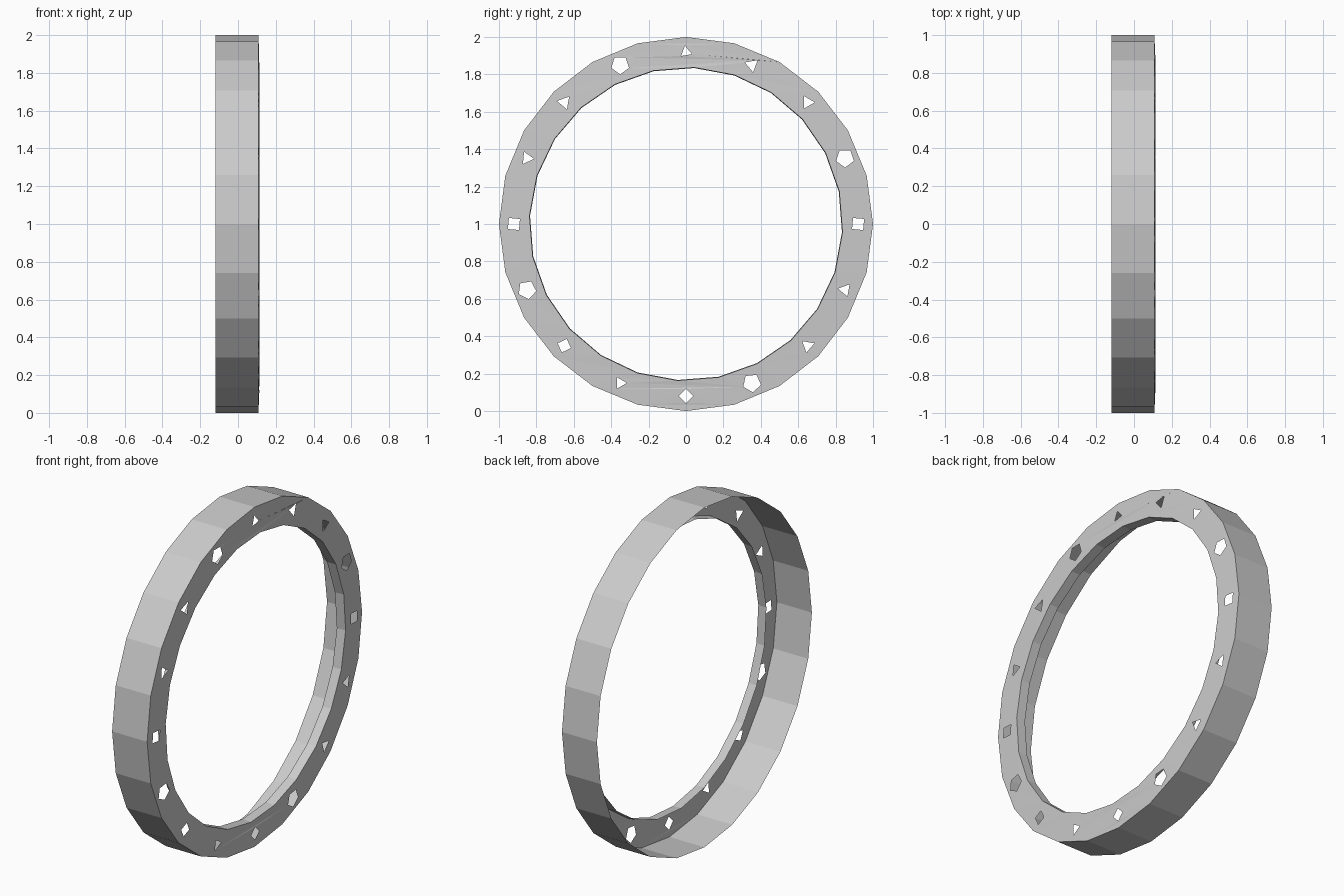
import bpy
from math import sin, cos, radians, hypot
from mathutils import Vector
from mathutils.geometry import tessellate_polygon

if "Cube" in bpy.data.objects:
    bpy.data.objects.remove(bpy.data.objects["Cube"])

N = 24
R_OUT, R_IN = 1.0, 0.838
X_BACK, X_OUT, X_IN, X_LIP = -0.12, 0.108, 0.115, 0.06


def ngon(n, r, start=0.0, cy=0.0, cz=0.0):
    """Points in the y-z plane, angle measured clockwise from the top."""
    return [(cy + r * sin(radians(start + 360 * i / n)),
             cz + r * cos(radians(start + 360 * i / n))) for i in range(n)]


def add_mesh(name, verts, faces):
    me = bpy.data.meshes.new(name)
    me.from_pydata(verts, [], faces)
    me.update()
    ob = bpy.data.objects.new(name, me)
    ob.location.z = 1.0
    bpy.context.collection.objects.link(ob)
    return ob


def band(name, loop_a, xa, loop_b, xb, flip=False):
    n = len(loop_a)
    verts = [(xa, y, z) for y, z in loop_a] + [(xb, y, z) for y, z in loop_b]
    faces = [(i, (i + 1) % n, n + (i + 1) % n, n + i) for i in range(n)]
    if flip:
        faces = [f[::-1] for f in faces]
    return add_mesh(name, verts, faces)


outer = ngon(N, R_OUT)
inner = ngon(N, R_IN, 3)

# Outer wall, open at the back
band("outer_wall", outer, X_BACK, outer, X_OUT)

# Short lip turned back from the inner edge of the flange
band("inner_lip", inner, X_IN, ngon(N, R_IN - 0.003, 3), X_LIP)

# Flange with sixteen faceted holes: sides, start angle, radius
holes = [(3, 110, .034), (3, 50, .04), (3, 90, .038), (5, 180, .05),
         (4, 50, .042), (3, 40, .038), (3, 70, .038), (5, 30, .05),
         (4, 0, .038), (3, 90, .036), (4, 20, .038), (5, 170, .05),
         (4, 50, .042), (3, 95, .038), (3, 40, .04), (5, 180, .05)]
loops = [outer, inner]
for k, (n, a, r) in enumerate(holes):
    t = radians(22.5 * k)
    loops.append(ngon(n, r, a, 0.92 * sin(t), 0.92 * cos(t)))

flat = [p for lp in loops for p in lp]
tris = tessellate_polygon([[Vector((y, z, 0)) for y, z in lp] for lp in loops])
faces = []
for a, b, c in tris:
    (ya, za), (yb, zb), (yc, zc) = flat[a], flat[b], flat[c]
    area = (yb - ya) * (zc - za) - (zb - za) * (yc - ya)
    faces.append((a, b, c) if area > 0 else (a, c, b))


def flange_x(y, z):
    f = (R_OUT - hypot(y, z)) / (R_OUT - R_IN)
    return X_OUT + (X_IN - X_OUT) * f


add_mesh("drilled_flange", [(flange_x(y, z), y, z) for y, z in flat], faces)
